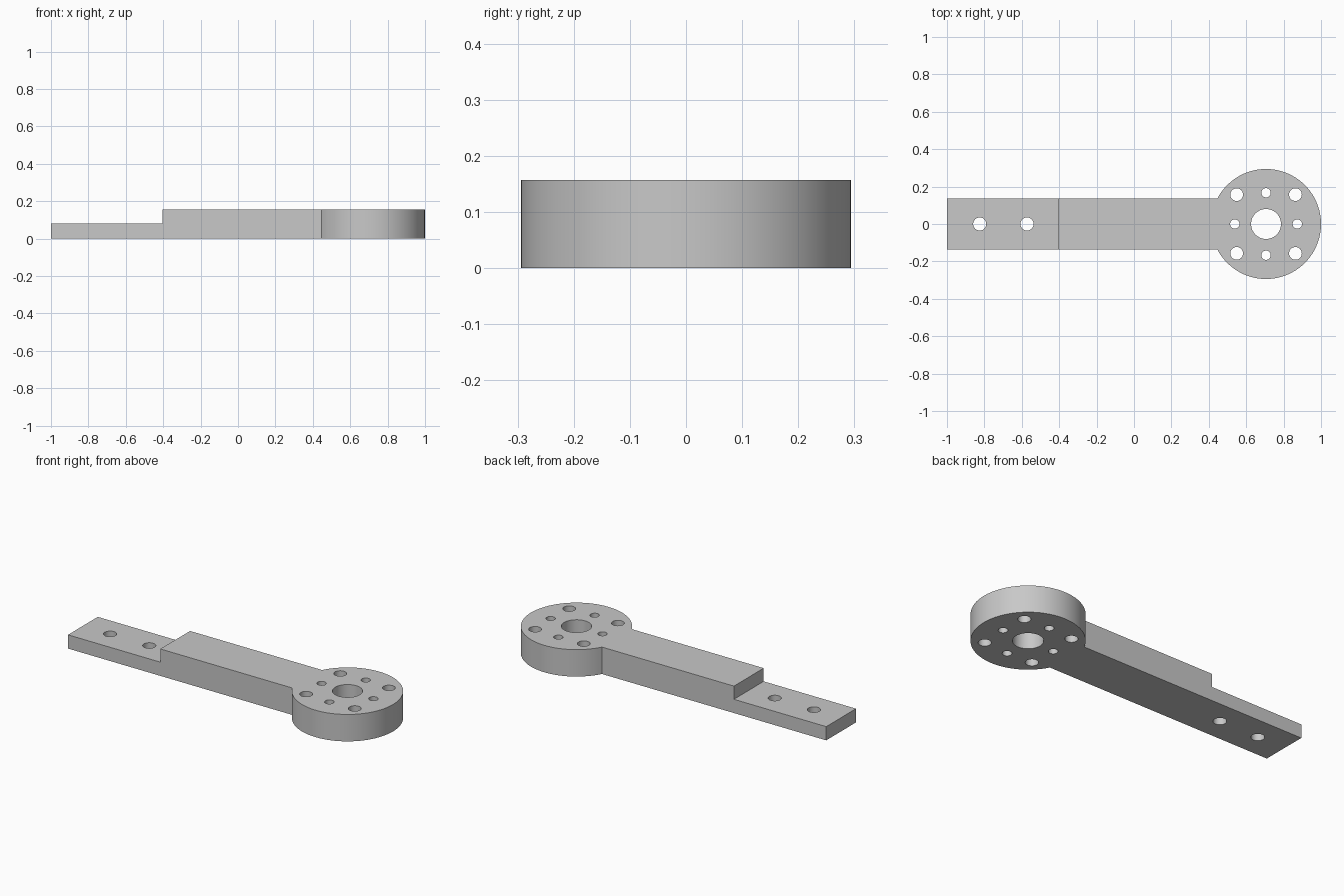
import bpy, bmesh
from math import sin, cos, pi, asin
from mathutils import Vector

if "Cube" in bpy.data.objects:
    bpy.data.objects.remove(bpy.data.objects["Cube"], do_unlink=True)

HEIGHT, STEP_HEIGHT, STEP_X = 0.157, 0.08, -0.405
HALF_WIDTH, HUB_X, HUB_R = 0.137, 0.706, 0.294

grey = bpy.data.materials.new("light grey")
grey.use_nodes = True
colour = (0.58, 0.58, 0.58, 1)
grey.diffuse_color = colour
grey.node_tree.nodes["Principled BSDF"].inputs["Base Color"].default_value = colour


def arc(cx, cy, r, start, end, steps):
    return [(cx + r * cos(start + (end - start) * i / steps),
             cy + r * sin(start + (end - start) * i / steps)) for i in range(steps + 1)]


def circle(cx, cy, r, steps=32):
    return arc(cx, cy, r, 0, 2 * pi, steps)[:-1]


# Outline of arm and hub, then every through hole
neck = pi - asin(HALF_WIDTH / HUB_R)
loops = [[(-1, HALF_WIDTH), (-1, -HALF_WIDTH)] + arc(HUB_X, 0, HUB_R, -neck, neck, 64)]
loops.append(circle(HUB_X, 0, 0.08, 48))
for i in range(4):
    a = i * pi / 2
    loops.append(circle(HUB_X + 0.167 * cos(a), 0.167 * sin(a), 0.025))
    a += pi / 4
    loops.append(circle(HUB_X + 0.222 * cos(a), 0.222 * sin(a), 0.034))
for x in (-0.825, -0.572):
    loops.append(circle(x, 0, 0.035))

# Extrude the filled outline into the solid body
curve = bpy.data.curves.new("arm_outline", "CURVE")
curve.dimensions, curve.fill_mode = "2D", "BOTH"
curve.extrude = HEIGHT / 2
for points in loops:
    spline = curve.splines.new("POLY")
    spline.points.add(len(points) - 1)
    for p, (x, y) in zip(spline.points, points):
        p.co = (x, y, 0, 1)
    spline.use_cyclic_u = True
arm = bpy.data.objects.new("mounting_arm", curve)
bpy.context.collection.objects.link(arm)
bpy.ops.object.select_all(action="DESELECT")
arm.select_set(True)
bpy.context.view_layer.objects.active = arm
bpy.ops.object.convert(target="MESH")
arm = bpy.context.object
arm.name = "mounting_arm"

# Weld the caps to the walls and stand the body on the ground
bm = bmesh.new()
bm.from_mesh(arm.data)
bmesh.ops.remove_doubles(bm, verts=bm.verts, dist=1e-5)
bmesh.ops.translate(bm, verts=bm.verts, vec=Vector((0, 0, HEIGHT / 2)))
bmesh.ops.recalc_face_normals(bm, faces=bm.faces)
bm.to_mesh(arm.data)
bm.free()

# Cut the lowered mounting tab
bpy.ops.mesh.primitive_cube_add(size=2, location=(STEP_X - 1, 0, STEP_HEIGHT + 1))
cutter = bpy.context.object
cutter.name = "step_cutter"
cutter.hide_render = True
bpy.context.view_layer.objects.active = arm
cut = arm.modifiers.new("step", "BOOLEAN")
cut.operation, cut.solver, cut.object = "DIFFERENCE", "EXACT", cutter
bpy.ops.object.modifier_apply(modifier=cut.name)
bpy.data.objects.remove(cutter, do_unlink=True)

arm.data.materials.clear()
arm.data.materials.append(grey)
bpy.ops.object.select_all(action="DESELECT")
arm.select_set(True)
bpy.context.view_layer.objects.active = arm
bpy.ops.object.shade_smooth_by_angle(angle=pi / 6)
